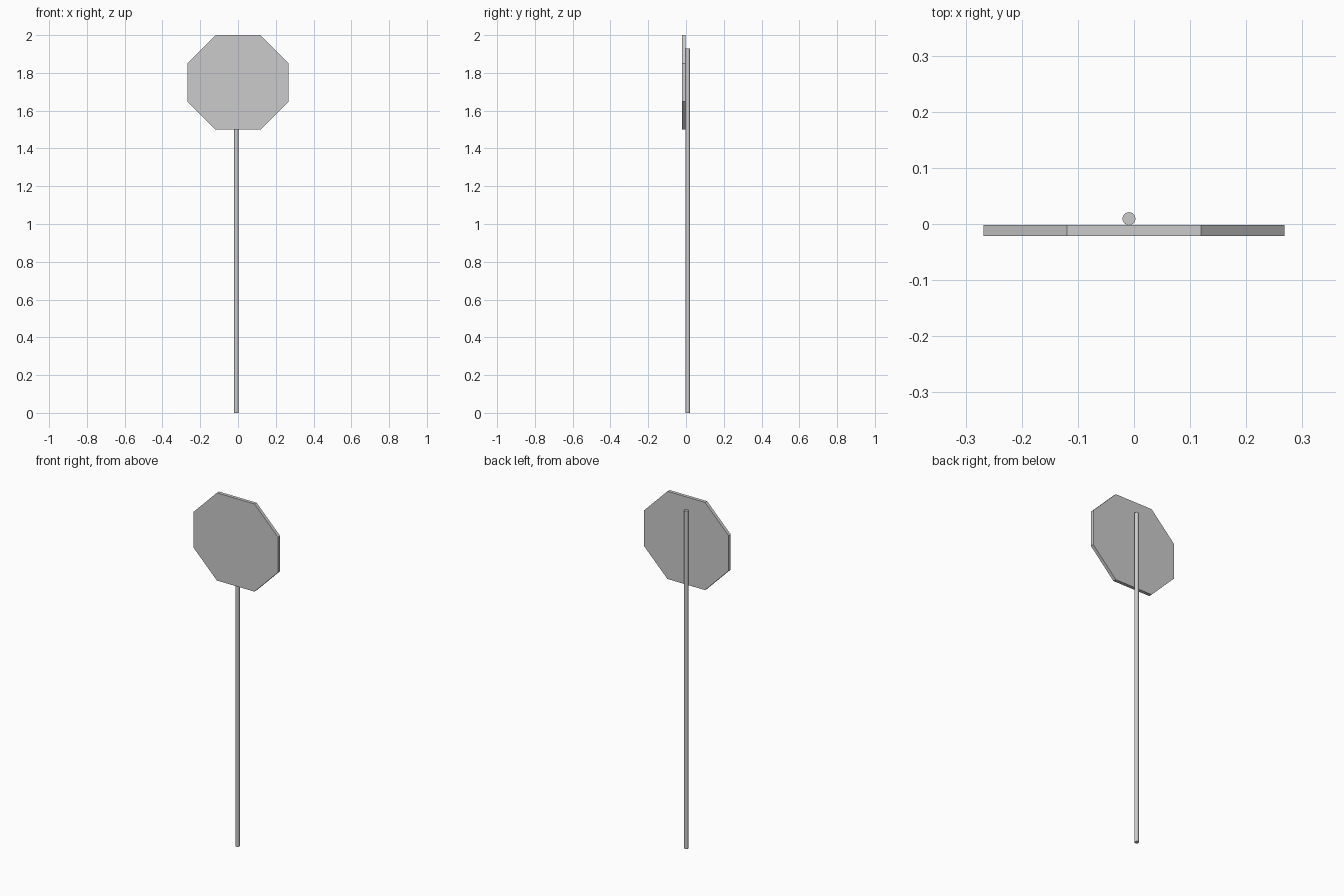
import bpy, bmesh

if "Cube" in bpy.data.objects:
    bpy.data.objects.remove(bpy.data.objects["Cube"])

# Octagonal sign plate: front outline extruded backwards
hw, hh, cx, cz = 0.268, 0.2505, 0.119, 0.1005
mid_z, y_front, y_back = 1.7495, -0.021, -0.002
outline = [(cx, hh), (hw, cz), (hw, -cz), (cx, -hh),
           (-cx, -hh), (-hw, -cz), (-hw, cz), (-cx, hh)]
bm = bmesh.new()
face = bm.faces.new([bm.verts.new((x, y_front, mid_z + z)) for x, z in outline])
ext = bmesh.ops.extrude_face_region(bm, geom=[face])
verts = [g for g in ext["geom"] if isinstance(g, bmesh.types.BMVert)]
bmesh.ops.translate(bm, verts=verts, vec=(0, y_back - y_front, 0))
bmesh.ops.recalc_face_normals(bm, faces=bm.faces)
mesh = bpy.data.meshes.new("sign_plate")
bm.to_mesh(mesh)
bm.free()
bpy.context.collection.objects.link(bpy.data.objects.new("sign_plate", mesh))

# Round post fixed behind the plate, slightly off centre
radius, height = 0.0115, 1.93
bpy.ops.mesh.primitive_cylinder_add(vertices=32, radius=radius, depth=height,
                                    location=(-0.009, y_back + radius, height / 2))
bpy.context.object.name = "post"
bpy.ops.object.shade_smooth_by_angle()
